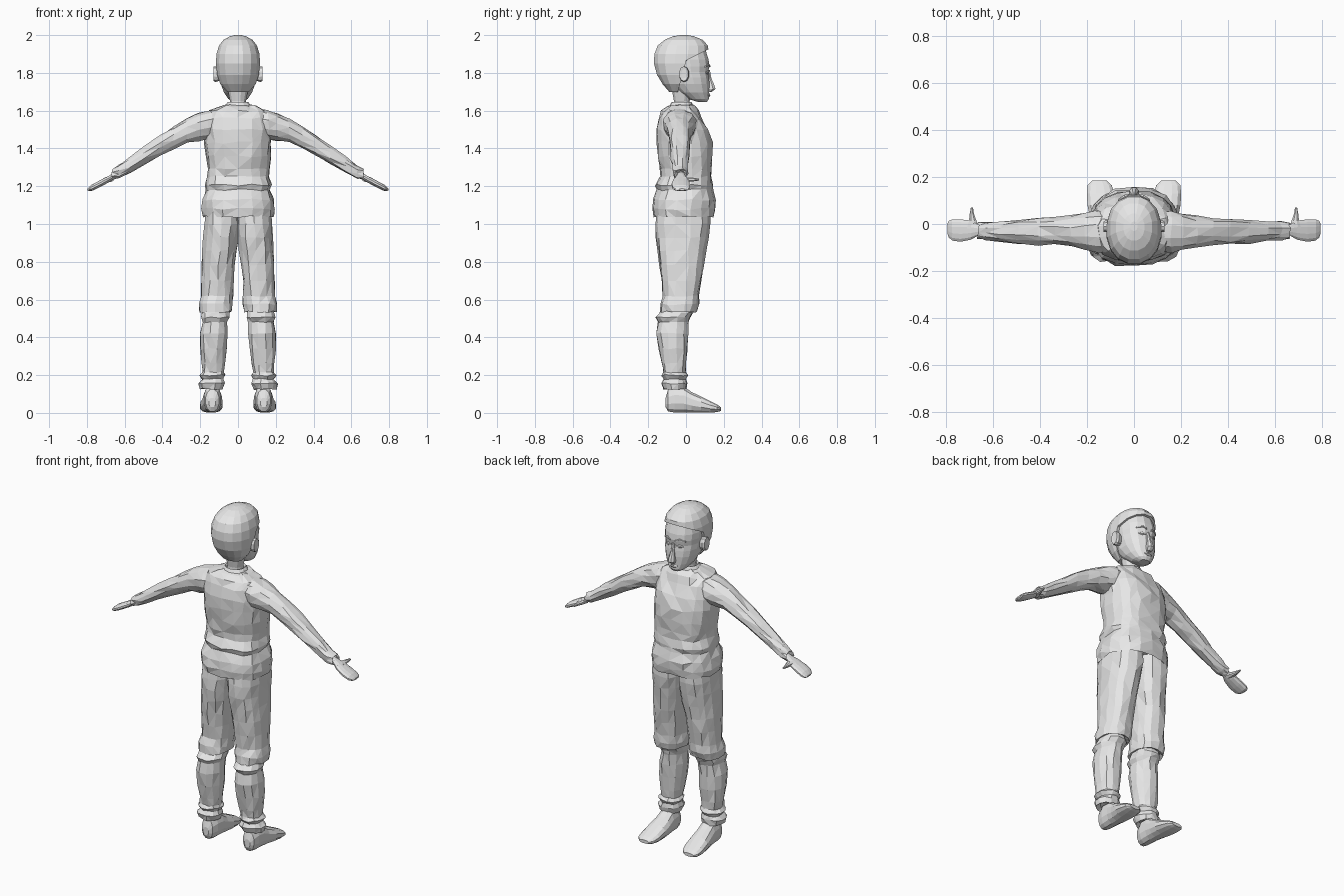
import bpy, bmesh, math, random
from mathutils import Vector

random.seed(4)
clay = bpy.data.materials.new("light grey")
clay.diffuse_color = (0.8, 0.8, 0.8, 1)


def finish(bm, name):
    bmesh.ops.recalc_face_normals(bm, faces=bm.faces)
    me = bpy.data.meshes.new(name)
    bm.to_mesh(me)
    bm.free()
    me.materials.append(clay)
    ob = bpy.data.objects.new(name, me)
    bpy.context.collection.objects.link(ob)
    return ob


def loft(name, rings, axis="z", n=14, power=2.2, jitter=0.0, side=1, cut=None):
    """Skin rings of (position, low u, high u, low v, high v); u, v are the other two axes."""
    bm = bmesh.new()
    loops = []
    for p, u0, u1, v0, v1 in rings:
        loop = []
        for i in range(n):
            a = 2 * math.pi * (i + 0.5) / n
            c, s = math.cos(a), math.sin(a)
            u = (u0 + u1) / 2 + (u1 - u0) / 2 * math.copysign(abs(c) ** (2 / power), c)
            v = (v0 + v1) / 2 + (v1 - v0) / 2 * math.copysign(abs(s) ** (2 / power), s)
            co = Vector({"z": (u, v, p), "x": (p, u, v), "y": (u, p, v)}[axis])
            co += Vector([random.uniform(-jitter, jitter) for _ in range(3)])
            co.x *= side
            loop.append(bm.verts.new(co))
        loops.append(loop)
    for a, b in zip(loops, loops[1:]):
        for i in range(n):
            j = (i + 1) % n
            bm.faces.new((a[i], a[j], b[j], b[i]))
    bm.faces.new(loops[0])
    bm.faces.new(loops[-1])
    if jitter:
        bmesh.ops.triangulate(bm, faces=bm.faces[:])
    if cut:
        cut(bm)
    return finish(bm, name)


def sym(rows):
    """Rows of (z, half width, back y, front y) become symmetric rings."""
    return [(z, -w, w, y0, y1) for z, w, y0, y1 in rows]


# Sweater body with waist fold and loose hem
loft("sweater", sym([
    (1.08, .15, -.13, .11), (1.04, .187, -.17, .148), (1.08, .192, -.182, .155),
    (1.13, .188, -.178, .153), (1.18, .172, -.155, .142), (1.205, .178, -.162, .145),
    (1.25, .164, -.138, .135), (1.29, .165, -.142, .14), (1.36, .172, -.152, .143),
    (1.43, .178, -.155, .138), (1.50, .182, -.155, .118), (1.56, .175, -.148, .085),
    (1.60, .15, -.128, .062), (1.625, .10, -.10, .045), (1.632, .055, -.075, .028)]),
    n=18, power=2.5, jitter=.006)

# Neck and collar
loft("neck", sym([(1.58, .045, -.068, .022), (1.65, .043, -.065, .02), (1.73, .06, -.08, .04)]), n=12)
loft("collar", sym([(1.60, .085, -.1, .045), (1.63, .068, -.085, .036), (1.645, .056, -.076, .03),
                    (1.63, .046, -.068, .024)]), n=14)

# Head
loft("head", sym([
    (1.647, .03, .06, .112), (1.662, .052, .01, .122), (1.695, .075, -.04, .123),
    (1.74, .092, -.09, .126), (1.775, .098, -.11, .124), (1.805, .1, -.13, .12),
    (1.835, .103, -.14, .126), (1.87, .104, -.15, .122), (1.92, .095, -.14, .106),
    (1.97, .06, -.09, .07)]), n=16, power=2.3)


def hairline(bm):
    """Cut the cap open in front of the temples and below the fringe."""
    planes = [((0, .12, 1.925), (0, .055, -.11)), ((0, .0, 1.86), (0, .15, -.04))]
    for co, no in planes:
        bmesh.ops.bisect_plane(bm, geom=bm.verts[:] + bm.edges[:] + bm.faces[:],
                               plane_co=co, plane_no=no)
    gone = [f for f in bm.faces if all(
        (f.calc_center_median() - Vector(co)).dot(Vector(no)) > 0 for co, no in planes)]
    bmesh.ops.delete(bm, geom=gone, context="FACES")


# Hair cap with a thick edge
hair = loft("hair", sym([
    (1.70, .06, -.09, .0), (1.74, .095, -.125, .06), (1.79, .112, -.156, .1),
    (1.85, .119, -.172, .118), (1.90, .116, -.17, .124), (1.945, .102, -.152, .118),
    (1.975, .078, -.115, .09), (1.993, .045, -.072, .045), (2.0, .015, -.03, .01)]),
    n=16, cut=hairline)
shell = hair.modifiers.new("edge", "SOLIDIFY")
shell.thickness = .015
shell.offset = -1

# Nose, lips
loft("nose", sym([(1.698, .014, .105, .135), (1.715, .022, .105, .158), (1.735, .018, .105, .152),
                  (1.77, .011, .105, .136), (1.815, .01, .105, .127)]), n=8)
loft("lips", sym([(1.672, .015, .1, .124), (1.679, .026, .1, .13), (1.685, .028, .1, .127),
                  (1.691, .018, .1, .129)]), n=8)

for side, tag in ((1, "right"), (-1, "left")):
    # Ear, brow and eye
    loft(tag + "_ear", [(.09, -.03, .01, 1.76, 1.825), (.118, -.036, .017, 1.752, 1.834),
                        (.13, -.036, .012, 1.757, 1.834), (.128, -.024, .006, 1.772, 1.82)],
         "x", n=10, side=side)
    loft(tag + "_brow", [(.015, .1, .131, 1.828, 1.84), (.04, .09, .127, 1.836, 1.85),
                         (.068, .07, .108, 1.828, 1.838)], "x", n=6, side=side)
    loft(tag + "_eye", [(.018, .1, .122, 1.798, 1.804), (.036, .09, .122, 1.79, 1.814),
                        (.056, .08, .11, 1.797, 1.804)], "x", n=8, side=side)

    # Sleeve
    loft(tag + "_sleeve", [
        (.10, -.12, .05, 1.47, 1.61), (.16, -.122, .058, 1.45, 1.605), (.21, -.112, .048, 1.44, 1.588),
        (.27, -.098, .036, 1.435, 1.557), (.34, -.09, .028, 1.40, 1.517), (.41, -.09, .024, 1.365, 1.472),
        (.49, -.083, .018, 1.318, 1.415), (.57, -.074, .012, 1.272, 1.355), (.63, -.068, .01, 1.24, 1.312),
        (.665, -.062, .006, 1.238, 1.288), (.645, -.045, -.008, 1.25, 1.28)],
        "x", n=12, jitter=.005, side=side)

    # Hand and thumb
    loft(tag + "_hand", [
        (.62, -.048, -.008, 1.252, 1.285), (.665, -.05, -.002, 1.232, 1.266),
        (.695, -.068, .016, 1.214, 1.25), (.74, -.077, .021, 1.19, 1.227),
        (.775, -.072, .021, 1.174, 1.208), (.79, -.058, .014, 1.174, 1.194),
        (.796, -.04, .0, 1.178, 1.187)], "x", n=12, side=side)
    loft(tag + "_thumb", [(-.02, .658, .715, 1.22, 1.25), (.012, .67, .705, 1.222, 1.248),
                          (.045, .682, .701, 1.226, 1.245), (.07, .686, .696, 1.23, 1.24)],
         "y", n=8, side=side)

    # Trouser leg down to the knee, with a flared edge
    loft(tag + "_trouser_leg", [
        (1.10, -.01, .172, -.15, .125), (1.0, -.01, .18, -.16, .13), (.93, -.004, .184, -.157, .117),
        (.86, .004, .188, -.148, .104), (.78, .016, .192, -.138, .093), (.70, .024, .194, -.13, .08),
        (.62, .028, .197, -.122, .068), (.575, .027, .207, -.134, .067), (.535, .034, .204, -.138, .056),
        (.55, .06, .18, -.11, .03)], n=14, power=2.4, jitter=.005, side=side)

    # Lower leg with bunched folds at knee and ankle
    loft(tag + "_lower_leg", [
        (.57, .06, .18, -.11, .03), (.53, .045, .192, -.138, .035), (.505, .043, .2, -.162, .022),
        (.48, .054, .19, -.148, .012), (.42, .052, .202, -.158, .012), (.34, .06, .2, -.145, .008),
        (.26, .07, .194, -.128, .002), (.215, .076, .19, -.122, .0), (.2, .068, .204, -.13, .01),
        (.18, .08, .192, -.117, .0), (.155, .07, .21, -.13, .008), (.125, .08, .203, -.118, .0),
        (.14, .1, .18, -.095, -.02)], n=12, jitter=.004, side=side)

    # Shoe
    loft(tag + "_shoe", [
        (-.108, .118, .155, .03, .08), (-.095, .1, .172, .006, .125), (-.06, .088, .182, .0, .145),
        (-.01, .085, .185, .0, .14), (.03, .082, .19, .0, .112), (.08, .079, .2, .0, .088),
        (.13, .083, .203, .0, .062), (.165, .093, .199, .004, .045), (.185, .115, .18, .01, .03)],
        "y", n=12, power=2.3, side=side)
